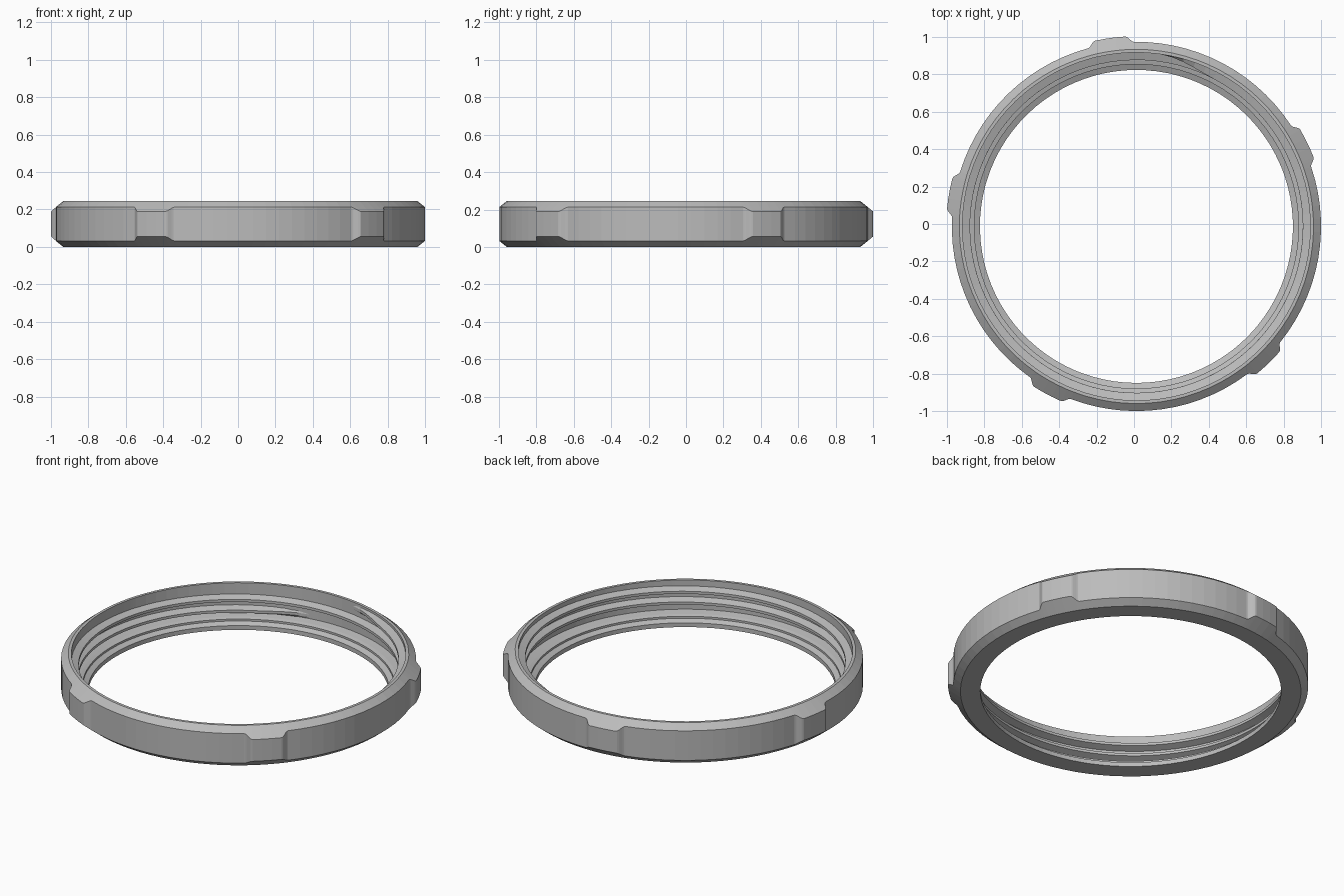
import bpy, bmesh
from math import sin, cos, radians

old = bpy.data.objects.get("Cube")
if old:
    bpy.data.objects.remove(old)

CENTRE = (0.013, -0.013)
HEIGHT = 0.245
RIM, OUTER, LUG = 0.945, 0.985, 1.015
ROOT, CREST = 0.928, 0.888
SLOPE = 0.8          # chamfer drop per unit of radius

grey = bpy.data.materials.new("satin grey")
grey.use_nodes = True
colour = (0.5, 0.5, 0.5, 1)
grey.diffuse_color = colour
grey.node_tree.nodes["Principled BSDF"].inputs["Base Color"].default_value = colour


def sweep(name, sections, closed):
    """Skin a list of closed (radius, angle, z) cross-sections."""
    bm = bmesh.new()
    loops = [[bm.verts.new((CENTRE[0] + r * cos(radians(a)),
                            CENTRE[1] + r * sin(radians(a)), z))
              for r, a, z in s] for s in sections]
    pairs = list(zip(loops, loops[1:]))
    if closed:
        pairs.append((loops[-1], loops[0]))
    else:
        bm.faces.new(loops[0])
        bm.faces.new(loops[-1])
    n = len(loops[0])
    for p, q in pairs:
        for i in range(n):
            j = (i + 1) % n
            bm.faces.new((p[i], p[j], q[j], q[i]))
    bmesh.ops.recalc_face_normals(bm, faces=bm.faces)
    mesh = bpy.data.meshes.new(name)
    bm.to_mesh(mesh)
    bm.free()
    mesh.materials.append(grey)
    obj = bpy.data.objects.new(name, mesh)
    bpy.context.collection.objects.link(obj)
    return obj


def smoothstep(t):
    t = max(0.0, min(1.0, t))
    return t * t * (3 - 2 * t)


# Inner wall: bottom lip, two steps, then the thread root up to the rim
INNER = [(ROOT, HEIGHT), (ROOT, 0.066), (0.885, 0.058), (0.865, 0.052),
         (0.865, 0.04), (0.835, 0.026), (0.835, 0)]


def ring_section(angle, r):
    drop = SLOPE * (r - RIM)
    pts = [(RIM, 0), (r, drop), (r, HEIGHT - drop), (RIM, HEIGHT)] + INNER
    return [(rad, angle, z) for rad, z in pts]


# Ring with five grip lugs: fine steps on lug flanks, coarse steps elsewhere
sections = []
for k in range(5):
    middle = 26 + 72 * k
    flank = [4.6 + 2.6 * i / 6 for i in range(7)]
    offsets = [-f for f in reversed(flank)] + [-1.6, 1.6] + flank
    offsets += [7.2 + 57.6 * i / 14 for i in range(1, 14)]
    for off in offsets:
        lift = smoothstep((7.2 - abs(off)) / 2.6)
        sections.append(ring_section(middle + off, OUTER + (LUG - OUTER) * lift))
sweep("threaded_ring", sections, True)

# Helical screw thread, fading into the wall at both ends
START, TURNS, PITCH, STEPS = 100, 1.95, 0.066, 180
sections = []
for i in range(STEPS + 1):
    t = i / STEPS
    angle = START + 360 * TURNS * t
    z = 0.083 + PITCH * TURNS * t
    fade = smoothstep(min(t, 1 - t) / 0.03 + 0.05)
    crest = ROOT - (ROOT - CREST) * fade
    sections.append([(ROOT + 0.004, angle, z - 0.024), (crest, angle, z - 0.008),
                     (crest, angle, z + 0.008), (ROOT + 0.004, angle, z + 0.024)])
sweep("screw_thread", sections, False)
